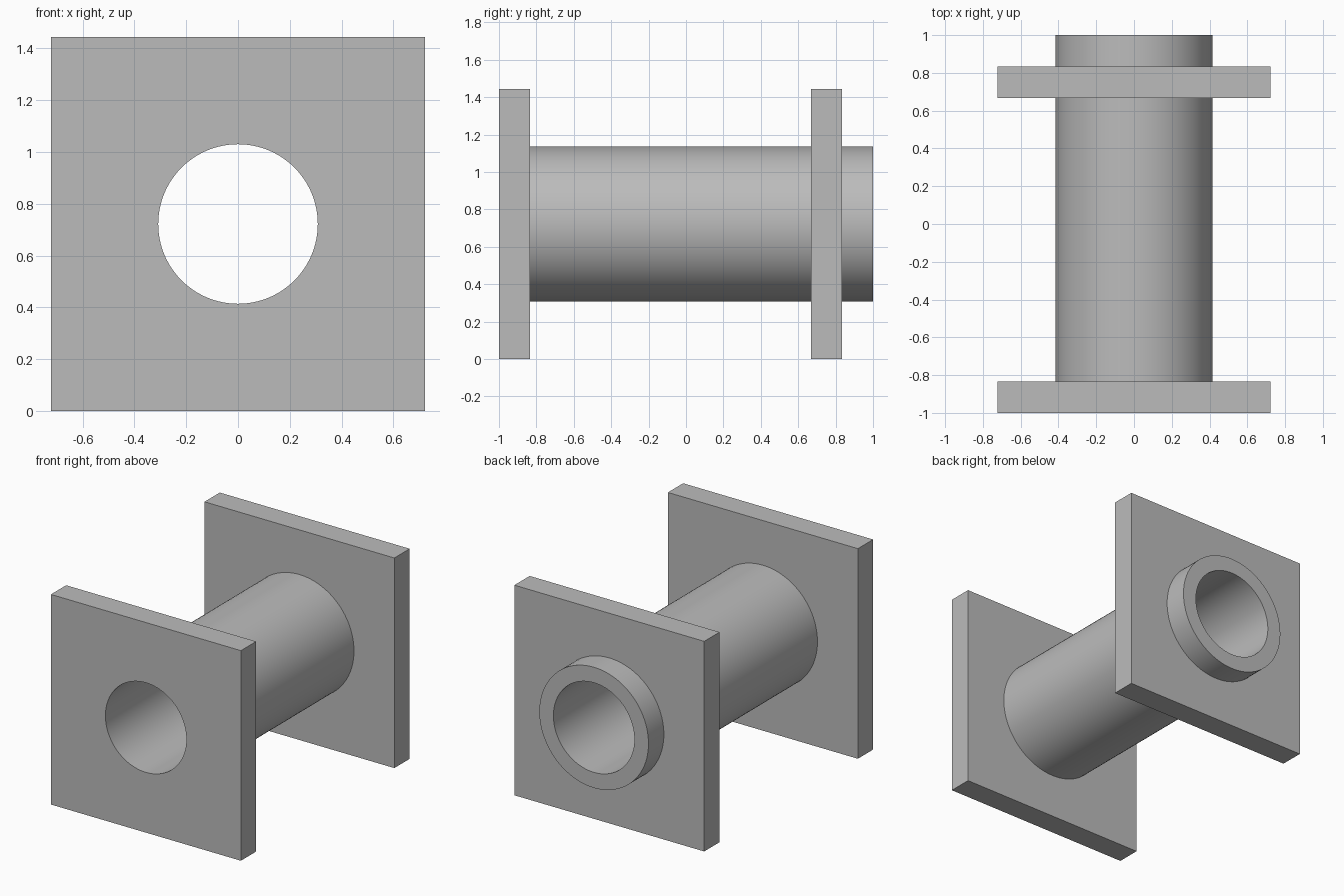
import bpy
import bmesh
from math import sin, cos, pi, radians

if "Cube" in bpy.data.objects:
    bpy.data.objects.remove(bpy.data.objects["Cube"], do_unlink=True)

SEGMENTS = 96
HALF = 0.722          # half the plate width, also the height of the axis
OUTER, BORE = 0.415, 0.308

grey = bpy.data.materials.new("plain_grey")
grey.use_nodes = True
colour = (0.5, 0.5, 0.5, 1)
grey.diffuse_color = colour
grey.node_tree.nodes["Principled BSDF"].inputs["Base Color"].default_value = colour


def circle(radius):
    return lambda a: (radius * cos(a), radius * sin(a))


def square(half):
    def point(a):
        reach = half / max(abs(cos(a)), abs(sin(a)))
        return reach * cos(a), reach * sin(a)
    return point


def hollow_part(name, outline, hole, y0, y1):
    """Solid between an outline and a hole, extruded along y."""
    bm = bmesh.new()
    loops = []
    for shape, y in ((outline, y0), (outline, y1), (hole, y1), (hole, y0)):
        points = [shape(2 * pi * i / SEGMENTS) for i in range(SEGMENTS)]
        loops.append([bm.verts.new((x, y, z + HALF)) for x, z in points])
    for k in range(4):
        a, b = loops[k], loops[(k + 1) % 4]
        for i in range(SEGMENTS):
            j = (i + 1) % SEGMENTS
            bm.faces.new((a[i], a[j], b[j], b[i]))
    bmesh.ops.recalc_face_normals(bm, faces=bm.faces)
    mesh = bpy.data.meshes.new(name)
    bm.to_mesh(mesh)
    bm.free()
    mesh.materials.append(grey)
    obj = bpy.data.objects.new(name, mesh)
    bpy.context.collection.objects.link(obj)
    bpy.ops.object.select_all(action='DESELECT')
    obj.select_set(True)
    bpy.context.view_layer.objects.active = obj
    bpy.ops.object.shade_smooth_by_angle(angle=radians(30))


# End plate flush with the bore, tube, and the plate the tube passes through
hollow_part("front_plate", square(HALF), circle(BORE), -1, -0.835)
hollow_part("tube", circle(OUTER), circle(BORE), -0.835, 1)
hollow_part("back_plate", square(HALF), circle(OUTER), 0.667, 0.833)
